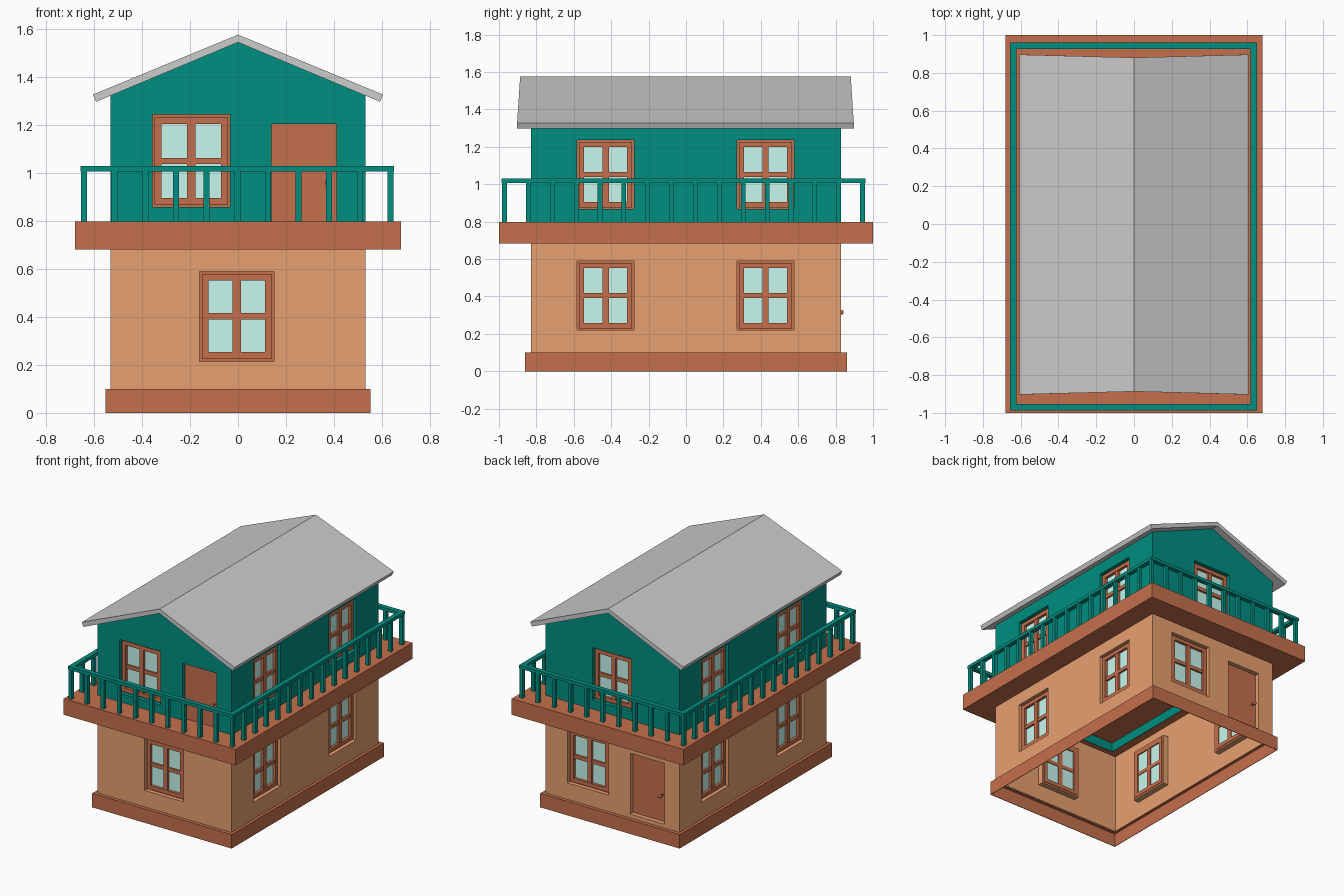
import bpy, bmesh
from math import pi
from mathutils import Matrix, Vector

if "Cube" in bpy.data.objects:
    bpy.data.objects.remove(bpy.data.objects["Cube"])


def mat(name, rgb):
    m = bpy.data.materials.new(name)
    m.diffuse_color = (*rgb, 1)
    m.use_nodes = True
    m.node_tree.nodes["Principled BSDF"].inputs["Base Color"].default_value = m.diffuse_color
    return m


BROWN = mat("brown", (0.56, 0.16, 0.073))
TAN = mat("tan", (0.80, 0.352, 0.16))
TEAL = mat("teal", (0.0, 0.275, 0.22))
GLASS = mat("glass", (0.58, 0.94, 0.86))


def finish(name, bm, m=None):
    bmesh.ops.recalc_face_normals(bm, faces=bm.faces)
    me = bpy.data.meshes.new(name)
    bm.to_mesh(me)
    bm.free()
    ob = bpy.data.objects.new(name, me)
    bpy.context.collection.objects.link(ob)
    if m:
        me.materials.append(m)
    return ob


def box(bm, x0, x1, y0, y1, z0, z1, M=Matrix()):
    size = Matrix.Diagonal((x1 - x0, y1 - y0, z1 - z0, 1))
    mid = Matrix.Translation(((x0 + x1) / 2, (y0 + y1) / 2, (z0 + z1) / 2))
    bmesh.ops.create_cube(bm, size=1, matrix=M @ mid @ size)


def ring(bm, hx, hy, t, z0, z1, M=Matrix()):
    """Rectangular tube of wall thickness t."""
    loops = []
    for z in (z0, z1):
        for a, b in ((hx, hy), (hx - t, hy - t)):
            loops.append([bm.verts.new(M @ Vector((sx * a, sy * b, z)))
                          for sx, sy in ((-1, -1), (1, -1), (1, 1), (-1, 1))])
    lo, li, uo, ui = loops
    for A, B in ((lo, uo), (uo, ui), (ui, li), (li, lo)):
        for i in range(4):
            j = (i + 1) % 4
            bm.faces.new((A[i], A[j], B[j], B[i]))


def prism(bm, pts, y0, y1):
    """Extrude an xz profile along y."""
    a = [bm.verts.new((x, y0, z)) for x, z in pts]
    b = [bm.verts.new((x, y1, z)) for x, z in pts]
    bm.faces.new(a)
    bm.faces.new(b)
    for i in range(len(a)):
        j = (i + 1) % len(a)
        bm.faces.new((a[i], a[j], b[j], b[i]))


# Sides: angle about z and distance of the wall from the centre
WX, WY = 0.531, 0.83
SIDES = {"front": (0, WY), "right": (pi / 2, WX), "back": (pi, WY), "left": (-pi / 2, WX)}
# (side, u centre, z bottom, width, height)
PAIR = [(s, u, z, 0.305, 0.37) for s in ("right", "left")
        for u in (-0.43, 0.425) for z in (0.22, 0.867)]
WINDOWS = PAIR + [("front", -0.005, 0.215, 0.31, 0.375), ("back", -0.005, 0.862, 0.31, 0.375),
                  ("front", -0.195, 0.858, 0.325, 0.385), ("back", -0.195, 0.215, 0.325, 0.385)]
DOORS = [("front", 0.275, 0.79, 0.27, 0.415), ("back", 0.275, 0.125, 0.27, 0.435)]


def place(side, u, z):
    """Local frame: x along the wall, -y outward, z up, origin at the opening's bottom middle."""
    ang, d = SIDES[side]
    return Matrix.Rotation(ang, 4, "Z") @ Matrix.Translation((u, -d, z))


def upright(side, u, z, h):
    """Frame at the opening's centre with z pointing outward, for rings."""
    return place(side, u, z + h / 2) @ Matrix.Rotation(pi / 2, 4, "X")


# Base plinth: thin shell, open below, with a lip up to the walls
bm = bmesh.new()
ring(bm, 0.552, 0.86, 0.004, 0, 0.10)
ring(bm, 0.55, 0.858, 0.024, 0.096, 0.0995)
finish("base", bm, BROWN)

# Lower walls (thin shell) and upper walls
bm = bmesh.new()
ring(bm, WX, WY, 0.004, 0.097, 0.69)
lower = finish("lower_walls", bm, TAN)
bm = bmesh.new()
prism(bm, [(-WX, 0.78), (WX, 0.78), (WX, 1.33), (0, 1.549), (-WX, 1.33)], -WY, WY)
upper = finish("upper_walls", bm, TEAL)

# Cut the window and door openings
bm = bmesh.new()
for s, u, z, w, h in WINDOWS + DOORS:
    box(bm, -w / 2, w / 2, -0.1, 0.06, 0, h, place(s, u, z))
cutter = finish("cutter", bm)
for ob in (lower, upper):
    mod = ob.modifiers.new("openings", "BOOLEAN")
    mod.operation, mod.solver, mod.object = "DIFFERENCE", "EXACT", cutter
    bpy.context.view_layer.objects.active = ob
    bpy.ops.object.modifier_apply(modifier=mod.name)
bpy.data.objects.remove(cutter)

# Reveals lining the openings of the thin lower walls
bm = bmesh.new()
for s, u, z, w, h in WINDOWS + DOORS:
    if z < 0.6:
        ring(bm, w / 2 + 0.004, h / 2 + 0.004, 0.004, -0.045, -0.001, upright(s, u, z, h))
finish("opening_reveals", bm, TAN)

# Windows: outer rim, frame, crossing bars and panes
frames, panes = bmesh.new(), bmesh.new()
for s, u, z, w, h in WINDOWS:
    M, R = place(s, u, z), upright(s, u, z, h)
    ring(frames, w / 2, h / 2, 0.02, -0.045, -0.03, R)
    ring(frames, w / 2 - 0.01, h / 2 - 0.01, 0.028, -0.048, -0.015, R)
    box(frames, -0.017, 0.017, 0.018, 0.046, 0.03, h - 0.03, M)
    box(frames, -w / 2 + 0.03, w / 2 - 0.03, 0.02, 0.045, h / 2 - 0.013, h / 2 + 0.013, M)
    box(panes, -w / 2 + 0.02, w / 2 - 0.02, 0.034, 0.04, 0.02, h - 0.02, M)
finish("window_frames", frames, BROWN)
finish("window_panes", panes, GLASS)

# Doors with round knobs
bm, knobs = bmesh.new(), bmesh.new()
for s, u, z, w, h in DOORS:
    M = place(s, u, z)
    box(bm, -w / 2, w / 2, 0.032, 0.045, 0, h, M)
    K = M @ Matrix.Translation((0.1, 0, h - 0.245))
    bmesh.ops.create_uvsphere(knobs, u_segments=12, v_segments=8, radius=0.013, matrix=K)
    box(knobs, -0.005, 0.005, 0, 0.035, -0.005, 0.005, K)
finish("doors", bm, BROWN)
finish("door_knobs", knobs, BROWN)

# Balcony slab, hollowed underneath, with the wall footing showing inside
bm = bmesh.new()
ring(bm, 0.68, 1, 0.21, 0.682, 0.797)
box(bm, -0.48, 0.48, -0.8, 0.8, 0.75, 0.79)
finish("balcony_slab", bm, BROWN)
bm = bmesh.new()
ring(bm, 0.471, 0.791, 0.004, 0.684, 0.76)
finish("wall_footing", bm, TEAL)

# Railing: handrail and evenly spaced balusters
CX, CY, HX, HY = -0.003, -0.013, 0.639, 0.957
bm = bmesh.new()
ring(bm, HX + 0.014, HY + 0.017, 0.034, 1.007, 1.03, Matrix.Translation((CX, CY, 0)))
finish("handrail", bm, TEAL)
spots = {(round(-HX + 2 * HX * i / 10, 4), sy * HY) for i in range(11) for sy in (-1, 1)}
spots |= {(sx * HX, round(-HY + 2 * HY * i / 15, 4)) for i in range(16) for sx in (-1, 1)}
bm = bmesh.new()
for x, y in sorted(spots):
    x, y = x + CX, y + CY
    box(bm, x - 0.0125, x + 0.0125, y - 0.0125, y + 0.0125, 0.79, 1.01)
finish("balusters", bm, TEAL)

# Gable roof, ends raked slightly inward towards the ridge
bm = bmesh.new()
prism(bm, [(0, 1.577), (0.605, 1.327), (0.592, 1.297), (0, 1.545), (-0.592, 1.297), (-0.605, 1.327)],
      -0.903, 0.897)
for v in bm.verts:
    if abs(v.co.x) < 0.01:
        v.co.y *= 0.982
finish("roof", bm)
